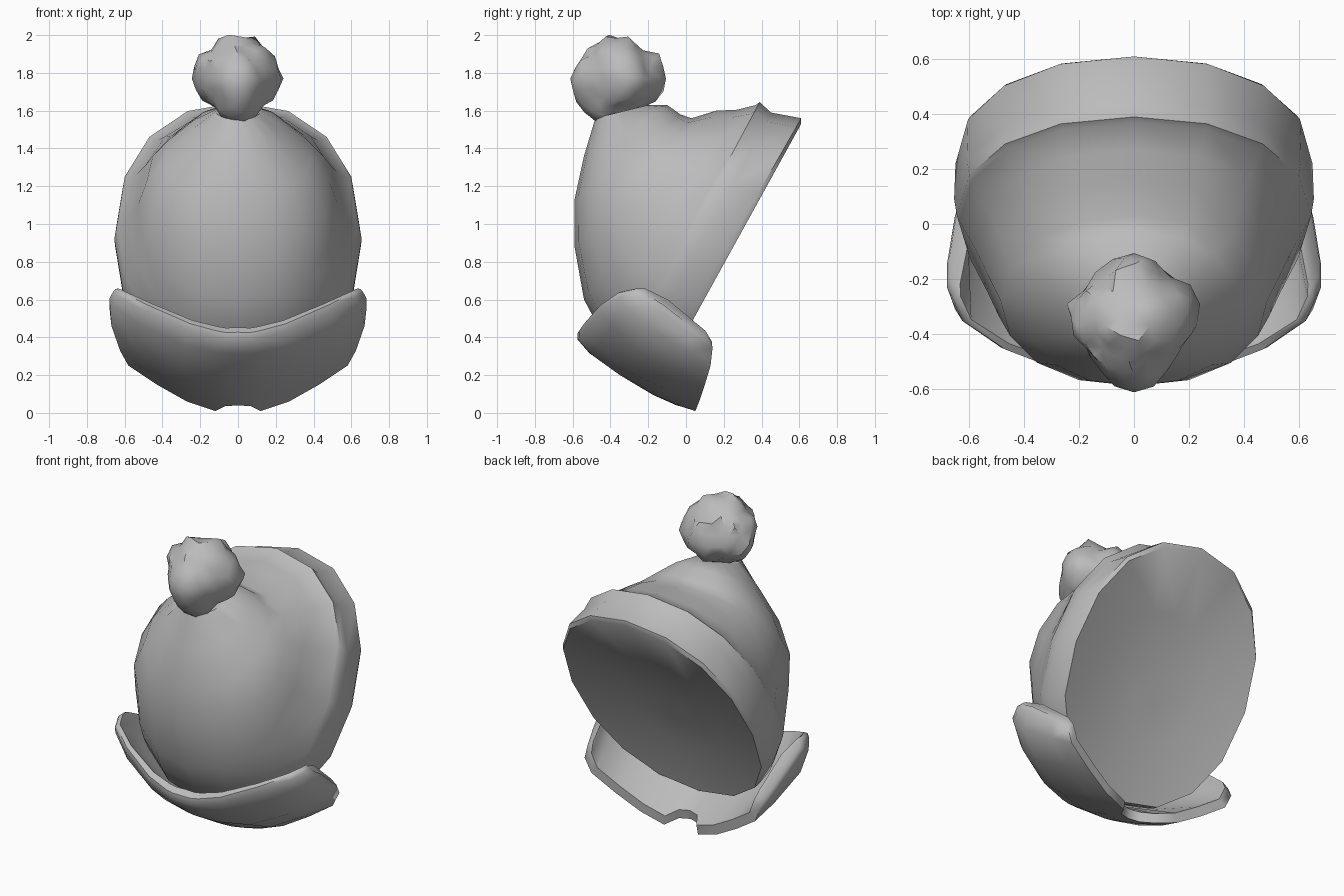
import bpy, bmesh, math, random
from mathutils import Vector

random.seed(4)
cube = bpy.data.objects.get("Cube")
if cube:
    bpy.data.objects.remove(cube, do_unlink=True)

grey = bpy.data.materials.new("grey wool")
grey.use_nodes = True
grey.diffuse_color = (0.5, 0.5, 0.5, 1)
grey.node_tree.nodes["Principled BSDF"].inputs["Base Color"].default_value = (0.5, 0.5, 0.5, 1)


def make_object(name, bm, angle):
    """Turn a bmesh into a smooth-shaded object."""
    bmesh.ops.recalc_face_normals(bm, faces=bm.faces)
    mesh = bpy.data.meshes.new(name)
    bm.to_mesh(mesh)
    bm.free()
    mesh.materials.append(grey)
    obj = bpy.data.objects.new(name, mesh)
    bpy.context.collection.objects.link(obj)
    bpy.ops.object.select_all(action='DESELECT')
    bpy.context.view_layer.objects.active = obj
    obj.select_set(True)
    bpy.ops.object.shade_smooth_by_angle(angle=math.radians(angle))
    return obj


def ring(bm, low, high, half_width, sides=16):
    """Slightly squared oval between a low and a high point (y, z)."""
    low, high = Vector((0, *low)), Vector((0, *high))
    mid, half = (low + high) / 2, (high - low) / 2
    verts = []
    for i in range(sides):
        a = math.tau * i / sides
        s, c = (math.copysign(abs(t) ** 0.92, t) for t in (math.sin(a), math.cos(a)))
        verts.append(bm.verts.new(mid + half * c + Vector((half_width * s, 0, 0))))
    return verts


def loft(bm, rings):
    """Bridge the rings and close both ends."""
    for a, b in zip(rings, rings[1:]):
        for i in range(len(a)):
            j = (i + 1) % len(a)
            bm.faces.new((a[i], a[j], b[j], b[i]))
    bm.faces.new(rings[0])
    bm.faces.new(rings[-1])


# Hat: shallow dished lining, folded band, then crown gathered to the pompom
hat = [
    ((0.10, 0.74), (0.19, 0.92), 0.09),
    ((-0.02, 0.53), (0.38, 1.22), 0.34),
    ((-0.13, 0.19), (0.61, 1.53), 0.64),
    ((-0.17, 0.20), (0.61, 1.56), 0.65),
    ((-0.27, 0.25), (0.45, 1.59), 0.655),
    ((-0.33, 0.30), (0.39, 1.645), 0.645),
    ((-0.35, 0.31), (0.37, 1.63), 0.635),
    ((-0.46, 0.45), (0.27, 1.605), 0.575),
    ((-0.54, 0.60), (0.16, 1.60), 0.53),
    ((-0.59, 0.88), (0.03, 1.56), 0.485),
    ((-0.59, 1.13), (-0.03, 1.58), 0.39),
    ((-0.54, 1.36), (-0.10, 1.63), 0.25),
    ((-0.48, 1.56), (-0.20, 1.63), 0.12),
]
bm = bmesh.new()
loft(bm, [ring(bm, *section) for section in hat])
make_object("hat_crown", bm, 40)

# Turned-up brim: half stations of front edge, middle and back edge, mirrored
stations = [
    ((0, -0.6, 0.41), (0, -0.35, 0.2), (0, -0.05, 0.04)),
    ((0.07, -0.595, 0.41), (0.07, -0.35, 0.2), (0.07, -0.03, 0.035)),
    ((0.12, -0.59, 0.42), (0.12, -0.34, 0.2), (0.12, 0.05, 0.01)),
    ((0.26, -0.56, 0.46), (0.3, -0.31, 0.22), (0.27, 0.07, 0.06)),
    ((0.48, -0.47, 0.56), (0.53, -0.26, 0.33), (0.43, 0.1, 0.15)),
    ((0.62, -0.37, 0.63), (0.67, -0.2, 0.46), (0.58, 0.13, 0.25)),
    ((0.66, -0.28, 0.65), (0.68, -0.14, 0.55), (0.62, 0.14, 0.34)),
]
path = [[(-x, y, z) for x, y, z in s] for s in stations[:0:-1]] + stations


def inward(point, depth):
    """Move a point towards the inside of the hat."""
    p = Vector(point)
    return p + (Vector((0, 0.1, 0.85)) - p).normalized() * depth


bm = bmesh.new()
loops = []
for station in path:
    f, m, b = map(Vector, station)
    lip = 0.08 - 0.07 * abs(f.x)
    outer = [f.lerp(m, 0.1), inward(f.lerp(m, 0.4), -0.015), m,
             inward(m.lerp(b, 0.6), -0.01), b]
    inner = [inward(b, 0.06), inward(m, 0.09), inward(f, lip)]
    loops.append([bm.verts.new(p) for p in outer + inner + [inward(f, lip * 0.4)]])


def rounded_end(loop):
    """Smaller loop that softens the side end of the brim."""
    mid = sum((v.co for v in loop), Vector()) / len(loop)
    lift = Vector((0, 0.015, 0.025))
    return [bm.verts.new(mid.lerp(v.co, 0.8) + lift) for v in loop]


loft(bm, [rounded_end(loops[0])] + loops + [rounded_end(loops[-1])])
make_object("turned_up_brim", bm, 55)

# Pompom: a ball pulled out into ragged tufts
tufts = [(Vector(d).normalized(), size) for d, size in (
    ((0, 1, 0), 0.08), ((0, -0.5, -1), 0.06), ((-1, 0.4, 0), 0.05),
    ((1, 0.4, -0.1), 0.05), ((0, -0.2, 1), 0.025), ((0, -1, -0.1), 0.05),
    ((-0.7, 0.1, 0.7), 0.03), ((0.7, 0.1, 0.7), 0.03), ((0, 0.7, 0.8), 0.03),
)]
bm = bmesh.new()
bmesh.ops.create_icosphere(bm, subdivisions=3, radius=1)
for v in bm.verts:
    d = v.co.normalized()
    pull = sum(size * max(0, d.dot(t) * 4 - 3) for t, size in tufts)
    shaggy = 0.018 if d.y > -0.2 or d.z > 0.4 else 0.003
    v.co = d * (0.193 + pull + random.uniform(-shaggy, shaggy)) + Vector((0, -0.37, 1.77))
make_object("pompom", bm, 40)
